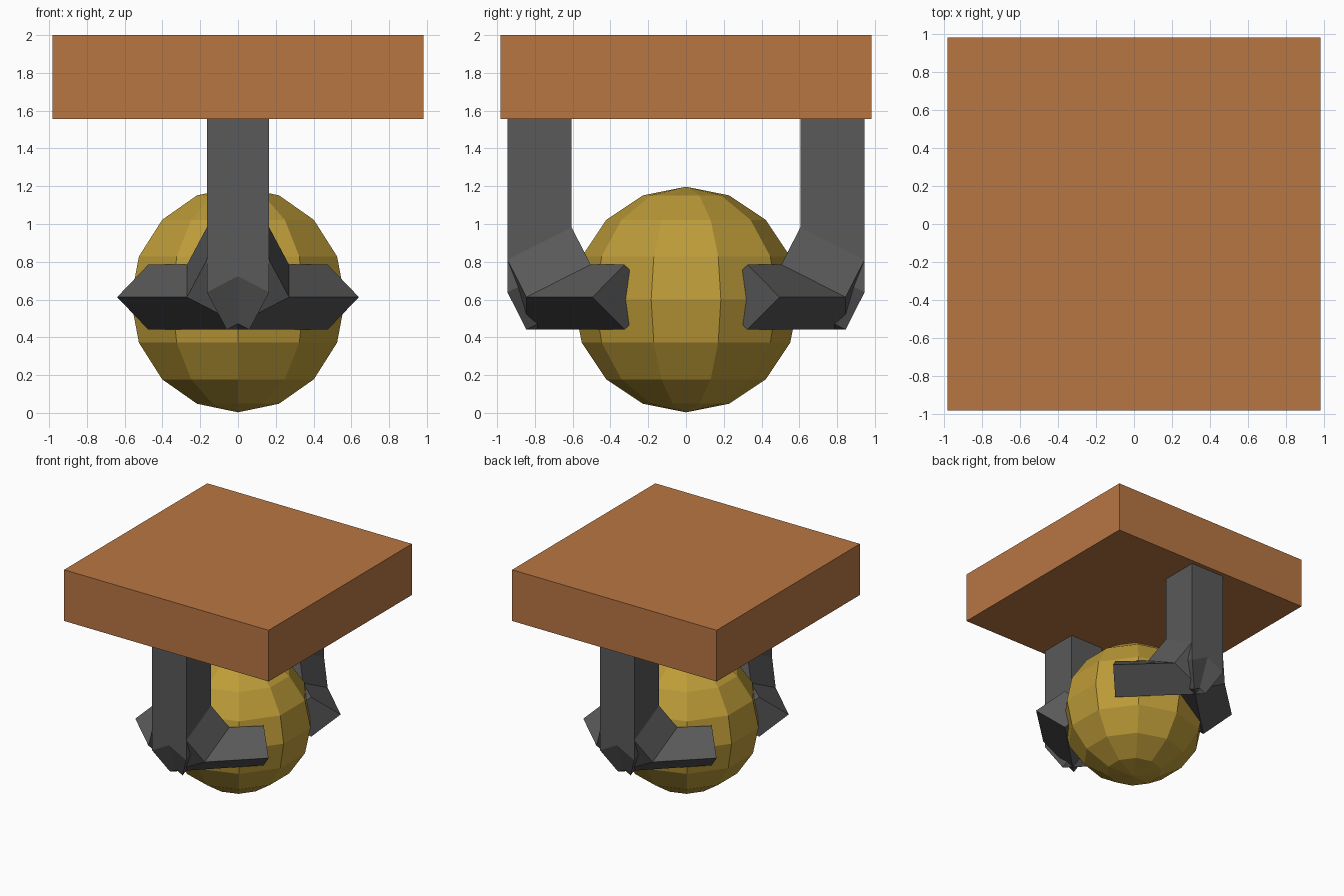
import bpy, bmesh

if "Cube" in bpy.data.objects:
    bpy.data.objects.remove(bpy.data.objects["Cube"])


def paint(obj, name, rgb):
    mat = bpy.data.materials.new(name)
    mat.diffuse_color = (*rgb, 1)
    mat.use_nodes = True
    mat.node_tree.nodes["Principled BSDF"].inputs["Base Color"].default_value = mat.diffuse_color
    obj.data.materials.append(mat)


def finish(bm, name):
    bmesh.ops.recalc_face_normals(bm, faces=bm.faces[:])
    mesh = bpy.data.meshes.new(name)
    bm.to_mesh(mesh)
    bm.free()
    obj = bpy.data.objects.new(name, mesh)
    bpy.context.collection.objects.link(obj)
    return obj


# Square top plate
bpy.ops.mesh.primitive_cube_add(size=1, location=(0, 0, 1.778))
plate = bpy.context.object
plate.name = "top_plate"
plate.scale = (1.965, 1.965, 0.444)
paint(plate, "copper_brown", (0.48, 0.18, 0.056))

# Low-poly ball, built with a vertex on +x
bm = bmesh.new()
bmesh.ops.create_uvsphere(bm, u_segments=10, v_segments=8, radius=0.597)
for v in bm.verts:
    v.co.z += 0.6
ball = finish(bm, "ball")
paint(ball, "gold", (0.51, 0.33, 0.04))

# Claw arm: vertical square bar bending into a diagonal, diamond-section prong
HX, HY, HZ = 0.165, 0.17, 0.172
CORNERS = [(-1, -1), (1, -1), (1, 1), (-1, 1)]
# centre x, y, z, mitre height factor, and whether the section is flattened
PATH = [
    (0, -0.775, 1.56, 0, False),
    (0, -0.775, 0.81, 1, False),
    (0.105, -0.675, 0.613, 1, False),
    (0.475, -0.325, 0.613, 1, True),
]
bm = bmesh.new()
rings = []
for cx, cy, cz, tilt, flat in PATH:
    ring = []
    for sx, sy in CORNERS:
        along, across = (sx + sy) / 2, (sx - sy) / 2
        ox, oy = (across, -across) if flat else (sx, sy)
        ring.append(bm.verts.new((cx + ox * HX, cy + oy * HY,
                                  cz + tilt * along * HZ)))
    rings.append(ring)
for a, b in zip(rings, rings[1:]):
    for i in range(4):
        j = (i + 1) % 4
        bm.faces.new((a[i], a[j], b[j], b[i]))
bm.faces.new(rings[0])
bm.faces.new(rings[-1])
arms = finish(bm, "claw_arms")
paint(arms, "dark_grey", (0.1, 0.1, 0.1))

# Mirror to the left prong and the back arm
mirror = arms.modifiers.new("mirror", 'MIRROR')
mirror.use_axis = (True, True, False)
mirror.use_mirror_merge = False
